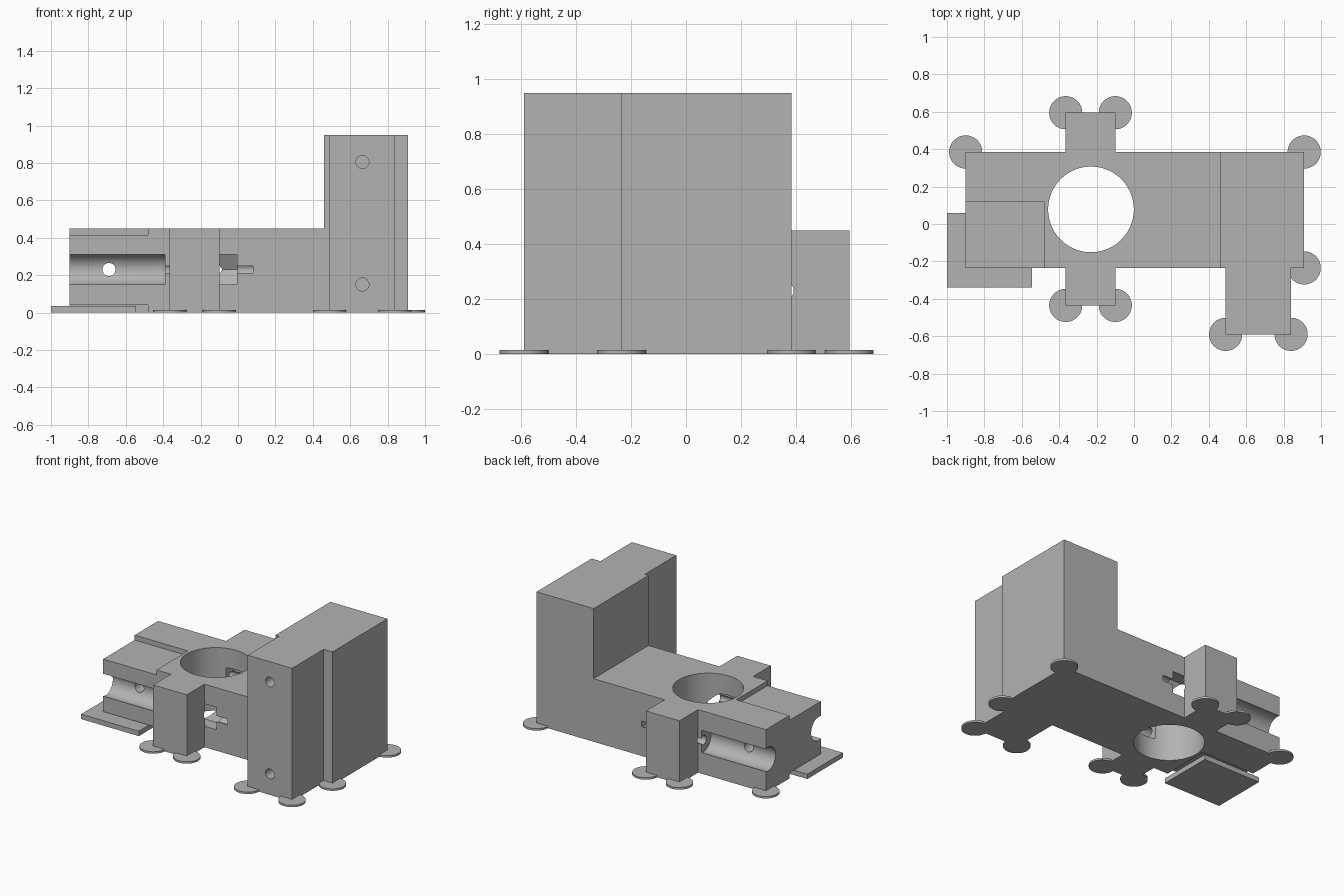
import bpy, bmesh, math
from mathutils import Matrix, Vector

old = bpy.data.objects.get("Cube")
if old:
    bpy.data.objects.remove(old, do_unlink=True)

grey = bpy.data.materials.new("plain grey")
grey.use_nodes = True
colour = (0.45, 0.45, 0.45, 1)
grey.diffuse_color = colour
grey.node_tree.nodes["Principled BSDF"].inputs["Base Color"].default_value = colour


def finish(bm, name):
    bmesh.ops.recalc_face_normals(bm, faces=bm.faces)
    mesh = bpy.data.meshes.new(name)
    bm.to_mesh(mesh)
    bm.free()
    mesh.materials.append(grey)
    ob = bpy.data.objects.new(name, mesh)
    bpy.context.collection.objects.link(ob)
    return ob


def prism(name, points, direction):
    """Extrude a closed outline of 3D points."""
    bm = bmesh.new()
    face = bm.faces.new([bm.verts.new(p) for p in points])
    out = bmesh.ops.extrude_face_region(bm, geom=[face])
    moved = [v for v in out["geom"] if isinstance(v, bmesh.types.BMVert)]
    bmesh.ops.translate(bm, verts=moved, vec=direction)
    return finish(bm, name)


def box(name, x, y, z):
    outline = [(x[0], y[0], z[0]), (x[1], y[0], z[0]), (x[1], y[1], z[0]), (x[0], y[1], z[0])]
    return prism(name, outline, (0, 0, z[1] - z[0]))


def cylinder(name, start, end, radius, sides=64):
    a, b = Vector(start), Vector(end)
    axis = b - a
    turn = axis.to_track_quat("Z", "Y").to_matrix().to_4x4()
    bm = bmesh.new()
    bmesh.ops.create_cone(bm, cap_ends=True, segments=sides, radius1=radius, radius2=radius,
                          depth=axis.length, matrix=Matrix.Translation((a + b) / 2) @ turn)
    return finish(bm, name)


def combine(target, tool, operation):
    mod = target.modifiers.new(operation.title(), "BOOLEAN")
    mod.operation = operation
    mod.solver = "EXACT"
    mod.object = tool
    bpy.context.view_layer.objects.active = target
    bpy.ops.object.modifier_apply(modifier=mod.name)
    bpy.data.objects.remove(tool, do_unlink=True)


FRONT, BACK = -0.235, 0.385
LEFT, RIGHT = -0.9, 0.91
ARM = (-0.365, -0.1)
ARM_FRONT, ARM_BACK = -0.435, 0.595
TOWER_ARM = (0.49, 0.84)
TOWER_FRONT = -0.59
ROD_Z = 0.23

# Base block with its two side arms and the tower foot
outline = [(LEFT, FRONT), (ARM[0], FRONT), (ARM[0], ARM_FRONT), (ARM[1], ARM_FRONT),
           (ARM[1], FRONT), (TOWER_ARM[0], FRONT), (TOWER_ARM[0], TOWER_FRONT),
           (TOWER_ARM[1], TOWER_FRONT), (TOWER_ARM[1], FRONT), (RIGHT, FRONT),
           (RIGHT, BACK), (ARM[1], BACK), (ARM[1], ARM_BACK), (ARM[0], ARM_BACK),
           (ARM[0], BACK), (LEFT, BACK)]
body = prism("bracket_body", [(x, y, 0) for x, y in outline], (0, 0, 0.45))

# Tall tower
tower_outline = [(0.46, FRONT), (TOWER_ARM[0], FRONT), (TOWER_ARM[0], TOWER_FRONT),
                 (TOWER_ARM[1], TOWER_FRONT), (TOWER_ARM[1], FRONT), (RIGHT, FRONT),
                 (RIGHT, BACK), (0.46, BACK)]
combine(body, prism("tower", [(x, y, 0.45) for x, y in tower_outline], (0, 0, 0.5)), "UNION")

# Large vertical bore
cutters = [cylinder("bore", (-0.23, 0.078, -0.1), (-0.23, 0.078, 0.6), 0.229, 96)]

# Shallow recesses on top and underneath, open to the front and end
for z in ((0.415, 0.5), (-0.1, 0.04)):
    cutters.append(box("recess", (-1.1, -0.48), (-0.4, 0.12), z))

# Cross hole between the grooves
cutters.append(cylinder("cross_hole", (-0.69, -0.5, ROD_Z), (-0.69, 0.6, ROD_Z), 0.035, 32))

# Blind screw holes in the tower front
for z in (0.15, 0.805):
    cutters.append(cylinder("screw_hole", (0.665, -0.7, z), (0.665, -0.3, z), 0.035, 32))

# Round groove, rod hole and nut pocket on the front and back
for wall, inward in ((FRONT, 1), (BACK, -1)):
    axis = wall + inward * 0.025
    cutters.append(cylinder("groove", (-1, axis, ROD_Z), (-0.39, axis, ROD_Z), 0.084))
    cutters.append(cylinder("rod_hole", (-0.45, axis, ROD_Z), (0.08, axis, ROD_Z), 0.032, 32))
    for x0, x1, mouth in ((-0.0995, -0.005, -0.03), (-0.3, -0.05, 0.004)):
        section = [(mouth, -0.08), (0.091, -0.08), (0.137, 0), (0.091, 0.08), (mouth, 0.08)]
        points = [(x0, wall + inward * d, ROD_Z + h) for d, h in section]
        cutters.append(prism("nut_pocket", points, (x1 - x0, 0, 0)))

for cutter in cutters:
    combine(body, cutter, "DIFFERENCE")

# Loose plate under the recess
box("base_plate", (-1, -0.545), (-0.34, 0.06), (0, 0.035))

# Thin round pads at the outer corners
corners = [(LEFT, BACK), (RIGHT, BACK), (RIGHT, FRONT)]
corners += [(x, TOWER_FRONT) for x in TOWER_ARM]
corners += [(x, y) for x in ARM for y in (ARM_FRONT, ARM_BACK)]
pads = [cylinder("corner_pad", (x, y, 0), (x, y, 0.014), 0.0885) for x, y in corners]

# Smooth round walls, keep edges sharp
bpy.ops.object.select_all(action="DESELECT")
for ob in [body] + pads:
    ob.select_set(True)
bpy.context.view_layer.objects.active = body
bpy.ops.object.shade_smooth_by_angle(angle=math.radians(30))
